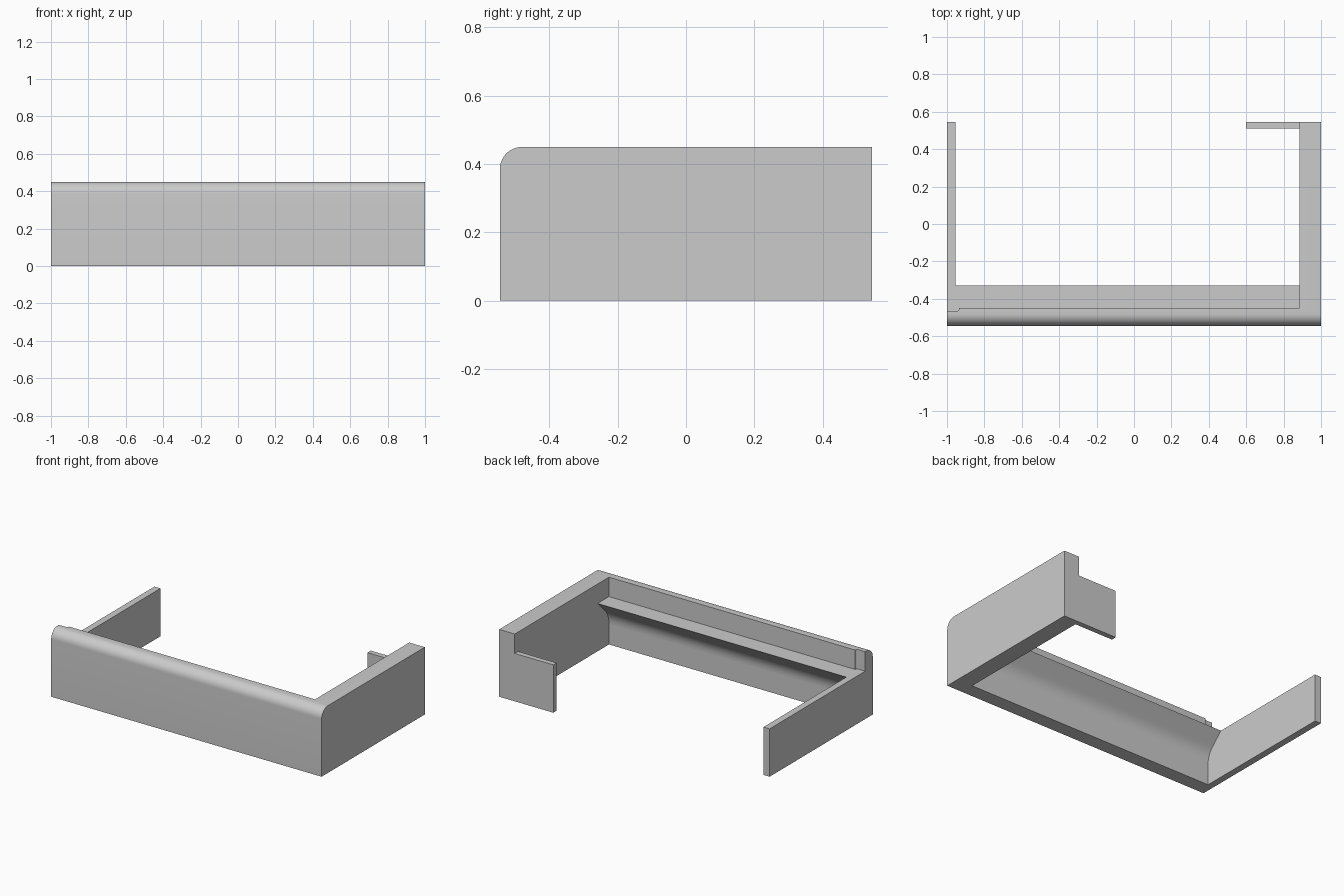
import bpy, bmesh, math
from mathutils import Vector

cube = bpy.data.objects.get("Cube")
if cube:
    bpy.data.objects.remove(cube, do_unlink=True)

# Overall sizes
X, Y, H = 1.0, 0.545, 0.45
STEP = 0.32          # height of the low wall, tab and ledge
RIGHT_IN, LEFT_IN = 0.885, -0.955
FRONT_IN = -0.45

grey = bpy.data.materials.new("light grey")
grey.use_nodes = True
grey.diffuse_color = (0.6, 0.6, 0.6, 1)
grey.node_tree.nodes["Principled BSDF"].inputs["Base Color"].default_value = (0.6, 0.6, 0.6, 1)


def prism(name, points, offset, bevel_test=None, radius=0, segments=8):
    """Extrude a closed 3D outline and optionally round the edges picked by a rule."""
    bm = bmesh.new()
    face = bm.faces.new([bm.verts.new(p) for p in points])
    out = bmesh.ops.extrude_face_region(bm, geom=[face], use_keep_orig=True)
    moved = [v for v in out["geom"] if isinstance(v, bmesh.types.BMVert)]
    bmesh.ops.translate(bm, verts=moved, vec=offset)
    bmesh.ops.recalc_face_normals(bm, faces=bm.faces)
    if bevel_test:
        edges = [e for e in bm.edges if all(bevel_test(v.co) for v in e.verts)]
        bmesh.ops.bevel(bm, geom=edges, offset=radius, segments=segments,
                        profile=0.5, affect='EDGES')
    bmesh.ops.recalc_face_normals(bm, faces=bm.faces)
    mesh = bpy.data.meshes.new(name)
    bm.to_mesh(mesh)
    bm.free()
    mesh.materials.append(grey)
    obj = bpy.data.objects.new(name, mesh)
    bpy.context.collection.objects.link(obj)
    return obj


def block(name, x0, x1, y0, y1, z0, z1, **kw):
    outline = [(x0, y0, z0), (x1, y0, z0), (x1, y1, z0), (x0, y1, z0)]
    return prism(name, outline, (0, 0, z1 - z0), **kw)


def select_only(obj):
    bpy.ops.object.select_all(action='DESELECT')
    obj.select_set(True)
    bpy.context.view_layer.objects.active = obj


def cut(obj, cutter):
    cutter.hide_render = True
    mod = obj.modifiers.new("cut", 'BOOLEAN')
    mod.operation, mod.solver, mod.object = 'DIFFERENCE', 'EXACT', cutter
    select_only(obj)
    bpy.ops.object.modifier_apply(modifier=mod.name)
    bpy.data.objects.remove(cutter, do_unlink=True)


# Wrap-around shell with a rounded top front edge
plan = [(-X, -Y), (X, -Y), (X, Y), (0.6, Y), (0.6, 0.51), (RIGHT_IN, 0.51),
        (RIGHT_IN, FRONT_IN), (LEFT_IN, FRONT_IN), (LEFT_IN, Y), (-X, Y)]
shell = prism("cover_shell", [(x, y, 0) for x, y in plan], (0, 0, H),
              bevel_test=lambda c: c.y < -Y + 0.001 and c.z > H - 0.001,
              radius=0.065, segments=10)

# Lower the left wall, with a small rounded recess in the front wall
cut(shell, block("left_wall_cutter", -1.2, -0.935, -0.465, 0.7, STEP, 0.6,
                 bevel_test=lambda c: c.x > -1 and c.y < 0, radius=0.012, segments=4))
# Lower the back return tab
cut(shell, block("tab_cutter", 0.5, RIGHT_IN, 0.4, 0.7, STEP, 0.6))

# Inner ledge: flat top, sloped underside easing into the front wall
depth, ease = 0.12, 0.06
bend = Vector((FRONT_IN, STEP - depth))
start = bend - Vector((0, ease))
end = bend + Vector((ease, ease)) * math.sqrt(0.5)
profile = [(FRONT_IN, STEP), (FRONT_IN + depth, STEP)]
for i in range(9):
    t = i / 8
    profile.append(tuple(end * (1 - t) ** 2 + bend * 2 * t * (1 - t) + start * t * t))
ledge = prism("inner_ledge", [(LEFT_IN, y, z) for y, z in profile],
              (RIGHT_IN - LEFT_IN, 0, 0))

for obj in (shell, ledge):
    select_only(obj)
    bpy.ops.object.shade_smooth_by_angle(angle=math.radians(30))
